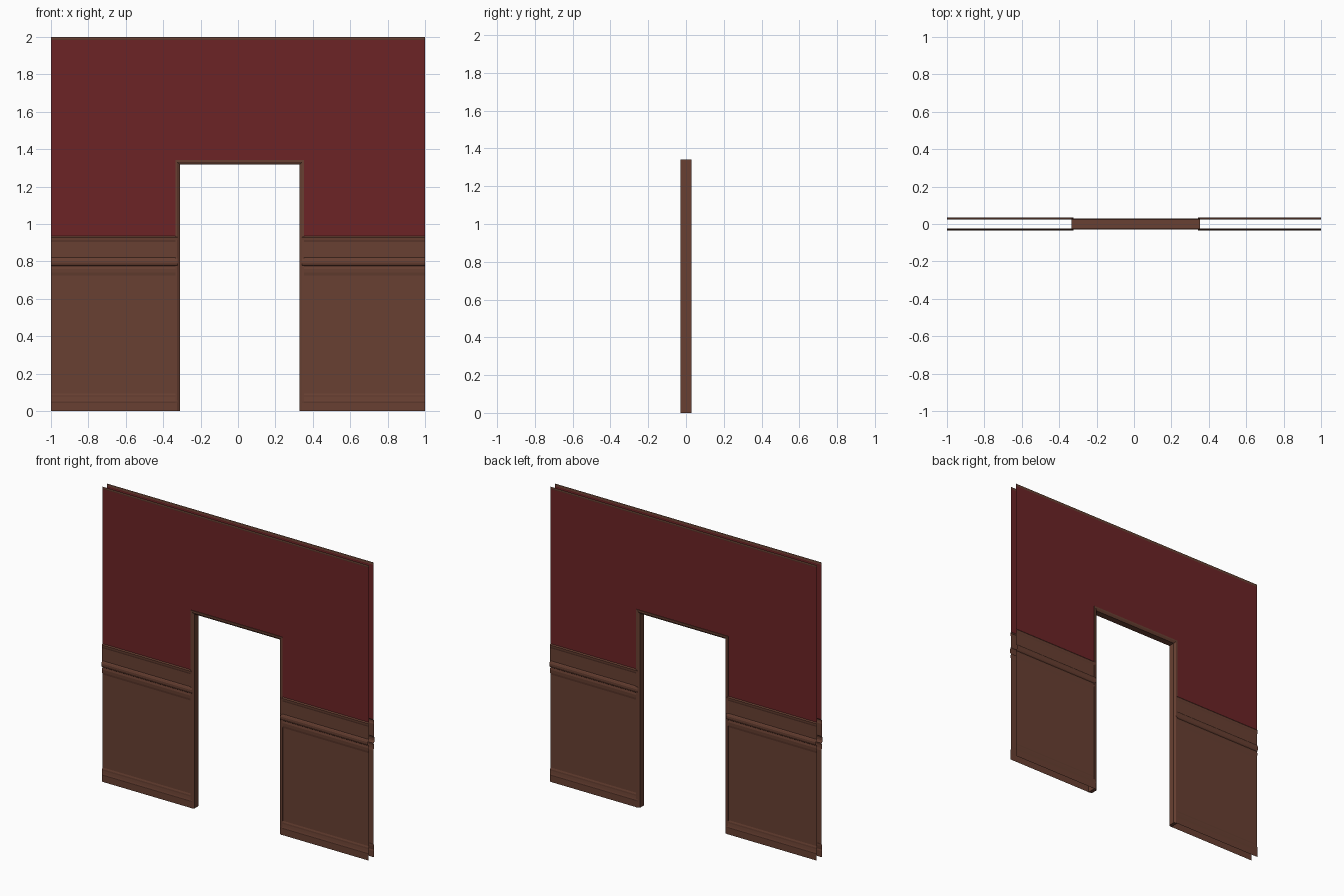
import bpy, bmesh

if "Cube" in bpy.data.objects:
    bpy.data.objects.remove(bpy.data.objects["Cube"])

def material(name, rgb):
    m = bpy.data.materials.new(name)
    m.diffuse_color = (*rgb, 1.0)
    m.use_nodes = True
    m.node_tree.nodes["Principled BSDF"].inputs["Base Color"].default_value = m.diffuse_color
    return m

WOOD = material("brown wood", (0.138, 0.051, 0.032))
RED = material("dark red wall", (0.150, 0.0176, 0.0194))

# Doorway opening and wall sizes
XL, XR, ZT = -0.311, 0.329, 1.317
CASING = 0.024
SKIN = 0.025          # distance of each thin wall skin from the centre
RAIL_TOP = 0.935

def build(name, fill, mat):
    bm = bmesh.new()
    fill(bm)
    bmesh.ops.remove_doubles(bm, verts=bm.verts, dist=1e-5)
    mesh = bpy.data.meshes.new(name)
    bm.to_mesh(mesh)
    bm.free()
    mesh.materials.append(mat)
    ob = bpy.data.objects.new(name, mesh)
    bpy.context.collection.objects.link(ob)
    return ob

def strip(bm, x0, x1, profile, side):
    """Sweep a (depth, height) profile from x0 to x1, facing outward."""
    for (d0, z0), (d1, z1) in zip(profile, profile[1:]):
        pts = [(x0, side * d0, z0), (x1, side * d0, z0),
               (x1, side * d1, z1), (x0, side * d1, z1)]
        if side > 0:
            pts.reverse()
        bm.faces.new([bm.verts.new(p) for p in pts])

# Skirting, panel, chair rail and upper band as one profile
wainscot = [(0.029, 0.0), (0.029, 0.042), (0.031, 0.05), (0.029, 0.06),
            (0.027, 0.075), (0.027, 0.085), (0.024, 0.095), (0.024, 0.725),
            (0.027, 0.74), (0.028, 0.76), (0.025, 0.775), (0.031, 0.78),
            (0.035, 0.79), (0.035, 0.803), (0.031, 0.815), (0.027, 0.82),
            (0.027, 0.86), (0.027, 0.905), (0.030, 0.915), (0.031, 0.928),
            (SKIN, RAIL_TOP)]

left_edge, right_edge = XL - CASING / 2, XR + CASING / 2
head = ZT + CASING / 2

for label, side in (("front", -1), ("back", 1)):
    def panels(bm):
        strip(bm, -1, left_edge, wainscot, side)
        strip(bm, right_edge, 1, wainscot, side)

    def wall(bm):
        low = [(SKIN, RAIL_TOP), (SKIN, head)]
        strip(bm, -1, left_edge, low, side)
        strip(bm, right_edge, 1, low, side)
        high = [(SKIN, head), (SKIN, 1.984)]
        for a, b in ((-1, left_edge), (left_edge, right_edge), (right_edge, 1)):
            strip(bm, a, b, high, side)

    def trim(bm):
        strip(bm, -1, 1, [(SKIN, 1.984), (SKIN + 0.001, 1.988),
                          (SKIN + 0.001, 2.0)], side)

    build(label + "_wainscot", panels, WOOD)
    build(label + "_upper_wall", wall, RED)
    build(label + "_top_trim", trim, WOOD)

# Door casing: bevelled section swept around the opening with mitred corners
section = [(0, -0.022), (0.014, -0.030), (CASING, -0.030),
           (CASING, 0.030), (0.014, 0.030), (0, 0.022)]

def casing(bm):
    rings = []
    for o, y in section:
        path = [(XL - o, 0), (XL - o, ZT + o), (XR + o, ZT + o), (XR + o, 0)]
        rings.append([bm.verts.new((x, y, z)) for x, z in path])
    n = len(rings)
    for i in range(n):
        a, b = rings[i], rings[(i + 1) % n]
        for k in range(3):
            bm.faces.new((a[k], a[k + 1], b[k + 1], b[k]))
    for k in (0, 3):
        bm.faces.new([r[k] for r in rings])
    bmesh.ops.recalc_face_normals(bm, faces=bm.faces)

build("door_casing", casing, WOOD)
